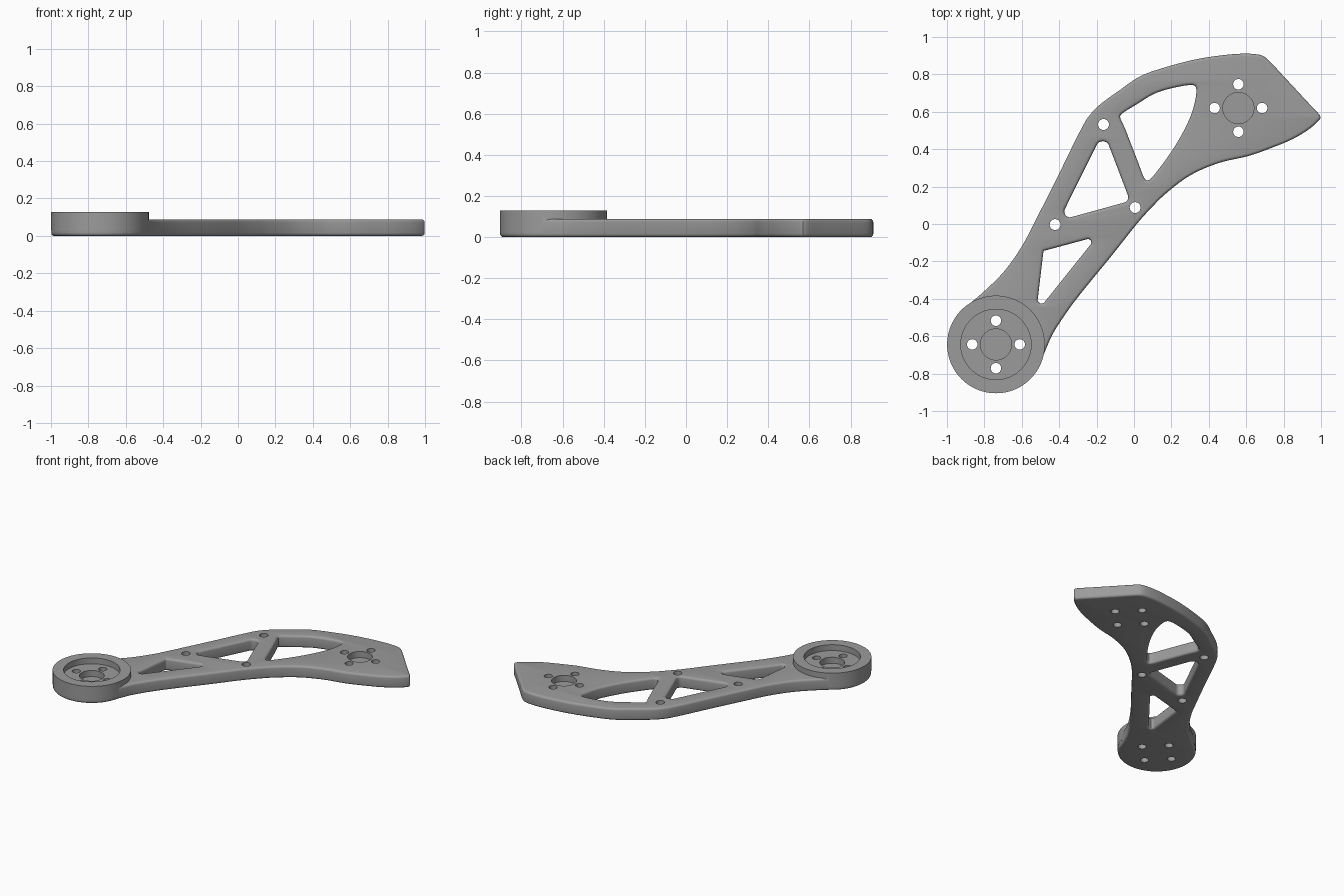
import bpy, bmesh, math
from mathutils import Vector

if "Cube" in bpy.data.objects:
    bpy.data.objects.remove(bpy.data.objects["Cube"])

PLATE_TOP, BOSS_TOP, FLOOR, FILLET = 0.088, 0.128, 0.085, 0.016
LOWER, UPPER = Vector((-0.738, -0.644)), Vector((0.558, 0.62))
BOSS_R = 0.261

grey = bpy.data.materials.new("machined grey")
grey.diffuse_color = (0.33, 0.33, 0.33, 1)
grey.use_nodes = True
grey.node_tree.nodes["Principled BSDF"].inputs["Base Color"].default_value = grey.diffuse_color


def smooth_loop(pts, step=0.02):
    """Closed centripetal spline through the points."""
    p = [Vector(q) for q in pts]
    n, out = len(p), []
    for i in range(n):
        a, b, c, d = (p[(i + k) % n] for k in (-1, 0, 1, 2))
        t0 = 0
        t1 = t0 + (b - a).length ** 0.5
        t2 = t1 + (c - b).length ** 0.5
        t3 = t2 + (d - c).length ** 0.5
        count = max(2, min(10, round((c - b).length / step)))
        for k in range(count):
            t = t1 + (t2 - t1) * k / count
            a1 = a.lerp(b, (t - t0) / (t1 - t0))
            a2 = b.lerp(c, (t - t1) / (t2 - t1))
            a3 = c.lerp(d, (t - t2) / (t3 - t2))
            b1 = a1.lerp(a2, (t - t0) / (t2 - t0))
            b2 = a2.lerp(a3, (t - t1) / (t3 - t1))
            out.append(b1.lerp(b2, (t - t1) / (t2 - t1)))
    return out


def rounded_loop(corners, steps=8):
    """Polygon whose corners (x, y, radius) are filleted."""
    out, n = [], len(corners)
    for i, (x, y, r) in enumerate(corners):
        c = Vector((x, y))
        u = (Vector(corners[i - 1][:2]) - c).normalized()
        v = (Vector(corners[(i + 1) % n][:2]) - c).normalized()
        half = u.angle(v) / 2
        centre = c + (u + v).normalized() * (r / math.sin(half))
        start = c + u * (r / math.tan(half)) - centre
        end = c + v * (r / math.tan(half)) - centre
        for k in range(steps + 1):
            out.append(centre + start.lerp(end, k / steps).normalized() * r)
    return out


def cylinder(name, centre, radius, z0, z1, segments=64):
    bm = bmesh.new()
    bmesh.ops.create_cone(bm, cap_ends=True, segments=segments, radius1=radius,
                          radius2=radius, depth=z1 - z0)
    bmesh.ops.translate(bm, verts=bm.verts, vec=(centre.x, centre.y, (z0 + z1) / 2))
    me = bpy.data.meshes.new(name)
    bm.to_mesh(me)
    bm.free()
    me.materials.append(grey)
    ob = bpy.data.objects.new(name, me)
    bpy.context.collection.objects.link(ob)
    return ob


# Outer outline: arm edges, then the round end
arm = [(-0.463, -0.65), (-0.43, -0.58), (-0.342, -0.447), (-0.267, -0.35), (-0.12, -0.17),
       (0.032, 0.02), (0.10, 0.094), (0.165, 0.158), (0.299, 0.259), (0.45, 0.325),
       (0.62, 0.366), (0.73, 0.405), (0.85, 0.455), (0.94, 0.51), (0.985, 0.55),
       (0.998, 0.57), (0.985, 0.592), (0.93, 0.65), (0.80, 0.79), (0.71, 0.885),
       (0.687, 0.90), (0.65, 0.908), (0.56, 0.91), (0.35, 0.884), (0.165, 0.837),
       (0.032, 0.789), (-0.08, 0.713), (-0.187, 0.634), (-0.246, 0.57), (-0.289, 0.495),
       (-0.40, 0.27), (-0.524, 0.024), (-0.60, -0.12), (-0.695, -0.254), (-0.797, -0.356)]
arc = [LOWER + Vector((math.cos(a), math.sin(a))) * (BOSS_R - 0.001)
       for a in (math.radians(122 + 224 * k / 24) for k in range(25))]

# Weight-saving windows
upper_window = smooth_loop([
    (-0.075, 0.575), (-0.066, 0.588), (0.021, 0.644), (0.112, 0.698), (0.219, 0.73),
    (0.305, 0.743), (0.326, 0.738), (0.333, 0.722), (0.331, 0.682), (0.31, 0.596),
    (0.267, 0.50), (0.193, 0.377), (0.096, 0.249), (0.08, 0.235), (0.066, 0.234),
    (0.053, 0.25), (0.02, 0.335), (-0.05, 0.515)])
middle_window = rounded_loop([(-0.163, 0.495, 0.035), (-0.40, 0.019, 0.03), (-0.021, 0.123, 0.03)])
lower_window = rounded_loop([(-0.484, -0.144, 0.008), (-0.523, -0.473, 0.02), (-0.198, -0.067, 0.018)])

# Plate: filled outline with filleted top and bottom edges
curve = bpy.data.curves.new("plate_profile", 'CURVE')
curve.dimensions = '2D'
curve.fill_mode = 'BOTH'
curve.extrude = PLATE_TOP / 2 - FILLET
curve.bevel_depth = FILLET
curve.bevel_resolution = 3
curve.offset = -FILLET
for loop in (smooth_loop(arm + [tuple(p) for p in arc]), upper_window, middle_window, lower_window):
    s = curve.splines.new('POLY')
    s.points.add(len(loop) - 1)
    for pt, q in zip(s.points, loop):
        pt.co = (q.x, q.y, 0, 1)
    s.use_cyclic_u = True
profile = bpy.data.objects.new("plate_profile", curve)
bpy.context.collection.objects.link(profile)
mesh = bpy.data.meshes.new_from_object(profile.evaluated_get(bpy.context.evaluated_depsgraph_get()))
bpy.data.objects.remove(profile)
bm = bmesh.new()
bm.from_mesh(mesh)
bmesh.ops.remove_doubles(bm, verts=bm.verts, dist=0.0002)
bmesh.ops.translate(bm, verts=bm.verts, vec=(0, 0, PLATE_TOP / 2))
bmesh.ops.recalc_face_normals(bm, faces=bm.faces)
bm.to_mesh(mesh)
bm.free()
mesh.materials.clear()
mesh.materials.append(grey)
bracket = bpy.data.objects.new("bracket_arm", mesh)
bpy.context.collection.objects.link(bracket)

# Raised boss, bearing recesses and screw holes
tools = [(cylinder("boss", LOWER, BOSS_R, 0.03, BOSS_TOP, 96), 'UNION'),
         (cylinder("boss_recess", LOWER, 0.188, FLOOR, 0.2), 'DIFFERENCE')]
for centre, top in ((LOWER, FLOOR), (UPPER, PLATE_TOP)):
    tools.append((cylinder("bearing_pocket", centre, 0.083, top - 0.045, 0.2), 'DIFFERENCE'))
    for k in range(4):
        a = k * math.pi / 2
        spot = centre + Vector((math.cos(a), math.sin(a))) * 0.127
        tools.append((cylinder("screw_hole", spot, 0.028, -0.1, 0.2, 24), 'DIFFERENCE'))
for spot in ((-0.163, 0.532), (-0.422, -0.003), (0.006, 0.088)):
    tools.append((cylinder("arm_hole", Vector(spot), 0.029, -0.1, 0.2, 24), 'DIFFERENCE'))

bpy.context.view_layer.objects.active = bracket
for tool, op in tools:
    mod = bracket.modifiers.new(tool.name, 'BOOLEAN')
    mod.operation, mod.object, mod.solver = op, tool, 'EXACT'
    bpy.ops.object.modifier_apply(modifier=mod.name)
    bpy.data.objects.remove(tool)

bracket.select_set(True)
bpy.ops.object.shade_smooth_by_angle(angle=math.radians(30))
